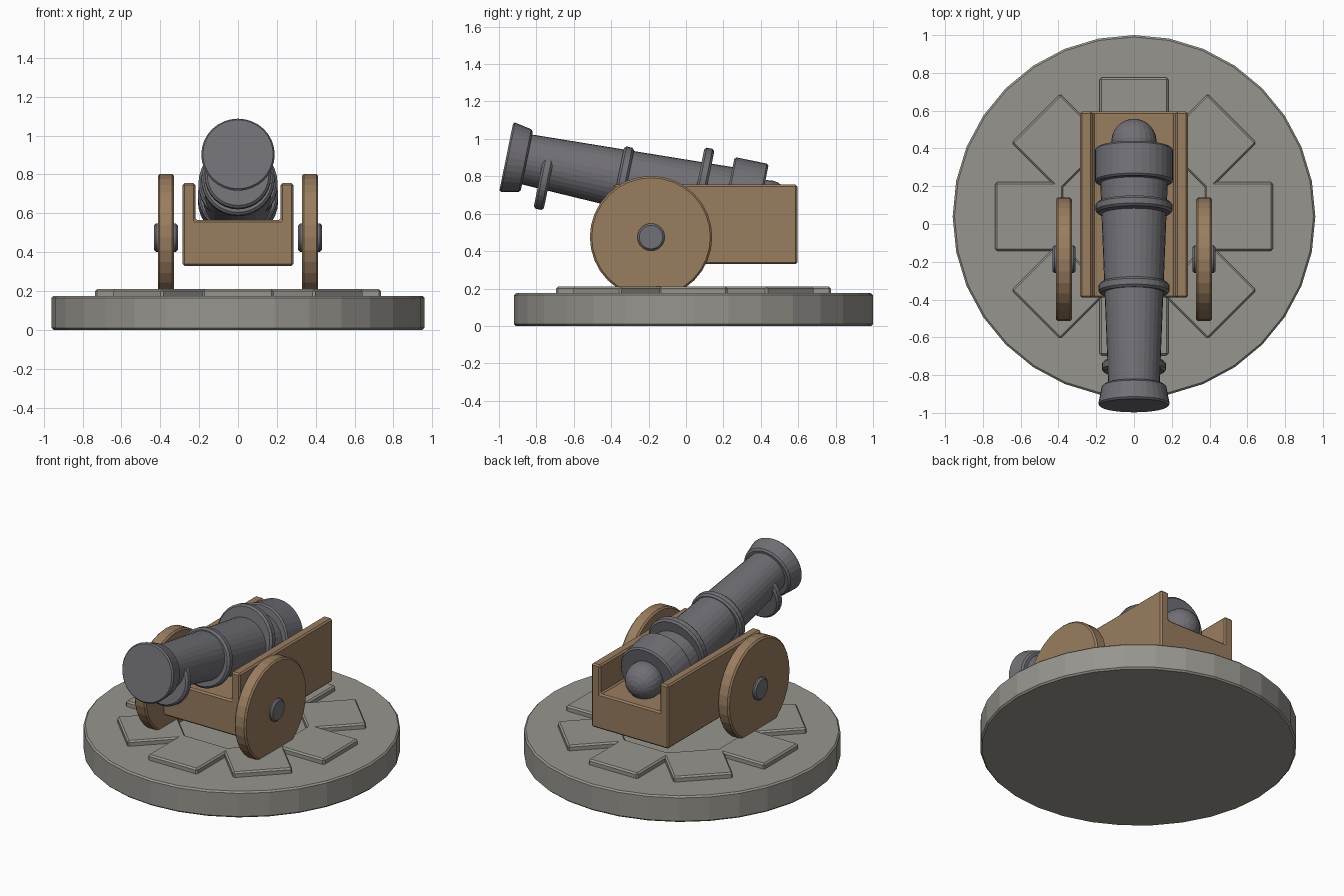
import bpy, bmesh, math
from mathutils import Matrix, Vector

if "Cube" in bpy.data.objects:
    bpy.data.objects.remove(bpy.data.objects["Cube"])

PITCH = 0.2                       # barrel elevation
BASE_Y = 0.04


def material(name, color):
    m = bpy.data.materials.new(name)
    m.diffuse_color = (*color, 1)
    m.use_nodes = True
    m.node_tree.nodes["Principled BSDF"].inputs["Base Color"].default_value = m.diffuse_color
    return m


STONE = material("stone", (0.31, 0.30, 0.27))
WOOD = material("wood", (0.32, 0.205, 0.115))
IRON = material("iron", (0.165, 0.16, 0.18))


def finish(name, bm, mat, bevel=0.01):
    bmesh.ops.recalc_face_normals(bm, faces=bm.faces)
    me = bpy.data.meshes.new(name)
    bm.to_mesh(me)
    bm.free()
    ob = bpy.data.objects.new(name, me)
    bpy.context.collection.objects.link(ob)
    me.materials.append(mat)
    if bevel:
        mod = ob.modifiers.new("edge", "BEVEL")
        mod.width = bevel
        mod.segments = 1
        mod.limit_method = "ANGLE"
        mod.angle_limit = math.radians(40)
    return ob


def cylinder(name, center, r1, r2, depth, rot, mat, bevel=0.01, sides=32):
    bm = bmesh.new()
    bmesh.ops.create_cone(bm, cap_ends=True, segments=sides, radius1=r1,
                          radius2=r2, depth=depth,
                          matrix=Matrix.Translation(center) @ rot)
    return finish(name, bm, mat, bevel)


UPRIGHT = Matrix.Identity(4)
SIDEWAYS = Matrix.Rotation(math.pi / 2, 4, "Y")
AIMED = Matrix.Rotation(math.pi / 2 - PITCH, 4, "X")   # local +z is the muzzle

# Round stone base with a ring of eight paving tiles
cylinder("base", (0, BASE_Y, 0.0875), 0.96, 0.96, 0.175, UPRIGHT, STONE)
for i in range(8):
    bm = bmesh.new()
    place = (Matrix.Translation((0, BASE_Y, 0.18))
             @ Matrix.Rotation(i * math.pi / 4, 4, "Z")
             @ Matrix.Translation((0.555, 0, 0))
             @ Matrix.Diagonal((0.36, 0.365, 0.06, 1)))
    bmesh.ops.create_cube(bm, size=1, matrix=place)
    finish(f"paving_tile_{i + 1}", bm, STONE)

# Wooden carriage: U-shaped section extruded front to back
half = [(0.285, 0.33), (0.285, 0.755), (0.22, 0.755), (0.22, 0.565)]
section = half + [(-x, z) for x, z in reversed(half)]
bm = bmesh.new()
face = bm.faces.new([bm.verts.new((x, -0.39, z)) for x, z in section])
ext = bmesh.ops.extrude_face_region(bm, geom=[face])
bmesh.ops.translate(bm, vec=(0, 0.985, 0),
                    verts=[v for v in ext["geom"] if isinstance(v, bmesh.types.BMVert)])
finish("carriage", bm, WOOD)

# Wheels and hubs
for side, s in (("left", -1), ("right", 1)):
    center = (s * 0.371, -0.187, 0.475)
    cylinder(f"wheel_{side}", center, 0.327, 0.327, 0.084, SIDEWAYS, WOOD)
    cylinder(f"hub_{side}", center, 0.073, 0.073, 0.122, SIDEWAYS, IRON)


def between(name, y0, z0, length, r_back, r_front, bevel=0.01):
    """Tilted cone whose front end centre is at (y0, z0)."""
    back = Vector((0, math.cos(PITCH), -math.sin(PITCH)))
    center = Vector((0, y0, z0)) + back * length / 2
    return cylinder(name, center, r_back, r_front, length, AIMED, IRON, bevel)


# Barrel, flared muzzle and breech band
between("barrel", -0.90, 0.90, 1.25, 0.183, 0.134)
between("muzzle", -0.961, 0.904, 0.112, 0.169, 0.191)
between("breech_band", 0.219, 0.70, 0.186, 0.207, 0.207)

# Reinforcing rings
for i, (y, z, r) in enumerate([(-0.755, 0.79, 0.17), (-0.34, 0.772, 0.188),
                               (0.086, 0.75, 0.204)]):
    cylinder(f"barrel_ring_{i + 1}", (0, y, z), r, r, 0.055, AIMED, IRON, 0.012)

# Rear knob
bm = bmesh.new()
bmesh.ops.create_uvsphere(bm, u_segments=24, v_segments=12, radius=0.12,
                          matrix=Matrix.Translation((0, 0.437, 0.66)) @ AIMED)
finish("breech_knob", bm, IRON, 0)
